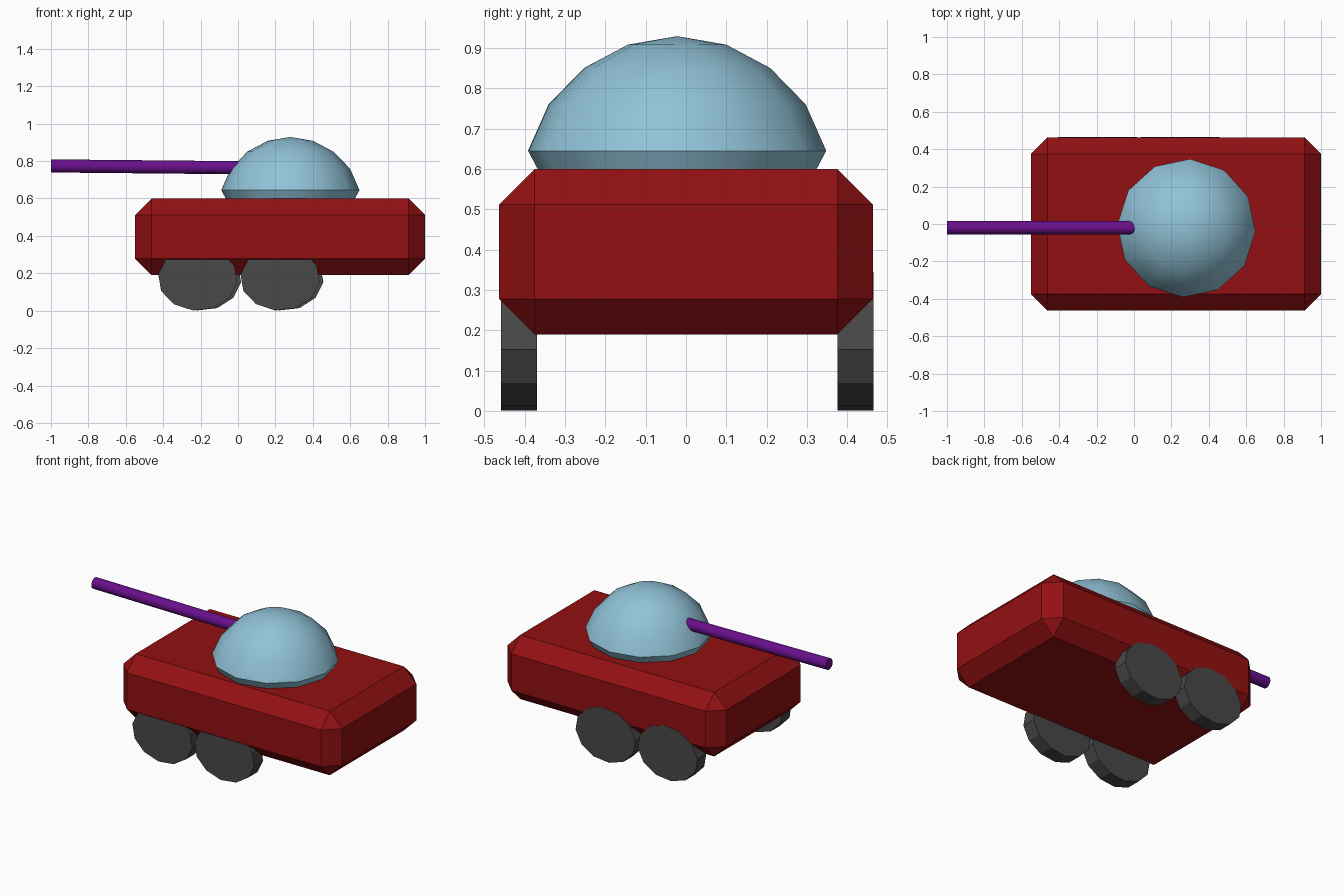
import bpy
import math
from mathutils import Matrix, Vector

if "Cube" in bpy.data.objects:
    bpy.data.objects.remove(bpy.data.objects["Cube"], do_unlink=True)


def material(name, rgb):
    mat = bpy.data.materials.new(name)
    mat.use_nodes = True
    mat.diffuse_color = (*rgb, 1)
    mat.node_tree.nodes["Principled BSDF"].inputs["Base Color"].default_value = (*rgb, 1)
    return mat


red = material("dark red", (0.29, 0.005, 0.006))
blue = material("pale blue", (0.28, 0.54, 0.68))
purple = material("purple", (0.14, 0.005, 0.26))
grey = material("dark grey", (0.065, 0.065, 0.065))


def finish(name, mat, smooth=None):
    obj = bpy.context.object
    obj.name = name
    obj.data.materials.append(mat)
    if smooth:
        bpy.ops.object.shade_smooth_by_angle(angle=math.radians(smooth))
    return obj


# Hull: box with one flat chamfer on every edge
bpy.ops.mesh.primitive_cube_add(size=1, location=(0.225, 0, 0.395))
hull = finish("hull", red)
hull.data.transform(Matrix.Diagonal((1.55, 0.926, 0.41, 1)))
chamfer = hull.modifiers.new("chamfer", "BEVEL")
chamfer.width = 0.088
chamfer.segments = 1

# Turret: faceted dome that tucks in at its foot
SIDES = 12
rings = [(0.325, 0.56), (0.37, 0.645), (0.319, 0.76), (0.231, 0.85), (0.122, 0.908)]
verts = [(r * math.cos(2 * math.pi * i / SIDES), r * math.sin(2 * math.pi * i / SIDES), z)
         for r, z in rings for i in range(SIDES)]
verts.append((0, 0, 0.929))
faces = [tuple(reversed(range(SIDES)))]
for k in range(len(rings) - 1):
    for i in range(SIDES):
        j = (i + 1) % SIDES
        faces.append((k * SIDES + i, k * SIDES + j, (k + 1) * SIDES + j, (k + 1) * SIDES + i))
last = (len(rings) - 1) * SIDES
faces += [(last + i, last + (i + 1) % SIDES, len(verts) - 1) for i in range(SIDES)]
mesh = bpy.data.meshes.new("turret_dome")
mesh.from_pydata(verts, [], faces)
dome = bpy.data.objects.new("turret_dome", mesh)
bpy.context.collection.objects.link(dome)
dome.location = (0.28, -0.022, 0)
dome.rotation_euler.z = math.radians(-3)
bpy.ops.object.select_all(action="DESELECT")
dome.select_set(True)
bpy.context.view_layer.objects.active = dome
finish("turret_dome", blue, 32)

# Gun barrel: thin rod rising slightly towards the muzzle
root, muzzle = Vector((0.15, -0.02, 0.763)), Vector((-1, -0.02, 0.774))
axis = muzzle - root
bpy.ops.mesh.primitive_cylinder_add(vertices=24, radius=0.035, depth=axis.length,
                                    location=(root + muzzle) / 2,
                                    rotation=axis.to_track_quat("Z", "Y").to_euler())
finish("gun_barrel", purple, 30)

# Wheels: squashed twelve-sided discs, two on each side
for side, y, shift in (("right", -0.414, -0.01), ("left", 0.42, 0.01)):
    for end, x in (("first", -0.205), ("second", 0.235)):
        bpy.ops.mesh.primitive_cylinder_add(vertices=12, radius=1, depth=0.09)
        wheel = finish(f"{'front' if y < 0 else 'back'}_{end}_wheel", grey)
        wheel.data.transform(Matrix.Diagonal((0.213, 1, 0.173, 1))
                             @ Matrix.Rotation(math.radians(7), 4, "Y")
                             @ Matrix.Rotation(math.radians(90), 4, "X"))
        wheel.location = (x + shift, y, 0.173)
